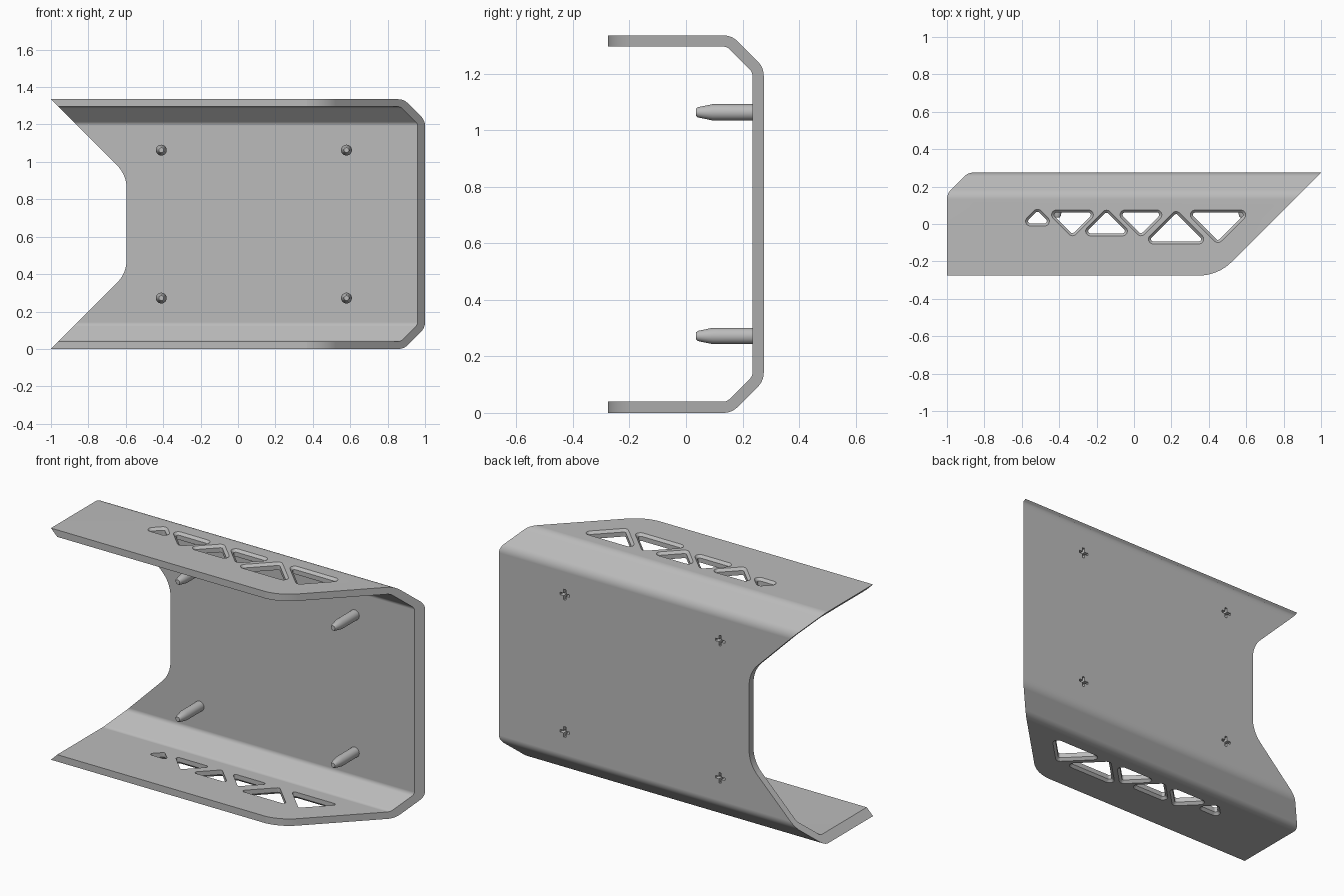
import bpy, bmesh
from math import sin, cos, radians, tau
from mathutils import Vector

cube = bpy.data.objects.get("Cube")
if cube:
    bpy.data.objects.remove(cube, do_unlink=True)

HEIGHT = 1.335
grey = bpy.data.materials.new("plain grey")
grey.use_nodes = True
grey.diffuse_color = (0.5, 0.5, 0.5, 1)
grey.node_tree.nodes["Principled BSDF"].inputs["Base Color"].default_value = (0.5, 0.5, 0.5, 1)


def loft(name, rings):
    """Closed solid through rings of equal point count."""
    bm = bmesh.new()
    loops = [[bm.verts.new(p) for p in ring] for ring in rings]
    n = len(loops[0])
    for a, b in zip(loops, loops[1:]):
        for i in range(n):
            j = (i + 1) % n
            bm.faces.new((a[i], a[j], b[j], b[i]))
    bm.faces.new(loops[0])
    bm.faces.new(loops[-1])
    bmesh.ops.recalc_face_normals(bm, faces=bm.faces)
    mesh = bpy.data.meshes.new(name)
    bm.to_mesh(mesh)
    bm.free()
    obj = bpy.data.objects.new(name, mesh)
    mesh.materials.append(grey)
    bpy.context.collection.objects.link(obj)
    return obj


def rounded(points, steps=8):
    """Polygon from (u, v, radius) corners, with filleted corners."""
    out = []
    for i, (u, v, r) in enumerate(points):
        c = Vector((u, v))
        if r == 0:
            out.append(c)
            continue
        a = (Vector(points[i - 1][:2]) - c).normalized()
        b = (Vector(points[(i + 1) % len(points)][:2]) - c).normalized()
        half = a.angle(b) / 2
        centre = c + (a + b).normalized() * (r / sin(half))
        tangent = r * cos(half) / sin(half)
        start = c + a * tangent - centre
        end = c + b * tangent - centre
        for k in range(steps + 1):
            out.append(centre + start.lerp(end, k / steps).normalized() * r)
    return out


def activate(obj):
    bpy.ops.object.select_all(action='DESELECT')
    obj.select_set(True)
    bpy.context.view_layer.objects.active = obj


def cut(obj, cutter):
    activate(obj)
    mod = obj.modifiers.new("cut", 'BOOLEAN')
    mod.operation = 'DIFFERENCE'
    mod.solver = 'EXACT'
    mod.object = cutter
    bpy.ops.object.modifier_apply(modifier=mod.name)
    bpy.data.objects.remove(cutter, do_unlink=True)


def finish(obj):
    activate(obj)
    bpy.ops.object.shade_smooth_by_angle(angle=radians(30))
    mod = obj.modifiers.new("even shading", 'WEIGHTED_NORMAL')
    mod.keep_sharp = True


# Bent channel: back wall with two flanges, mirrored about mid height
outer = [(-0.275, 0, 0), (0.1616, 0, 0.07), (0.275, 0.1134, 0.07)]
inner = [(0.235, 0.13, 0.03), (0.145, 0.04, 0.03), (-0.275, 0.04, 0)]


def flip(pts):
    return [(y, HEIGHT - z, r) for y, z, r in reversed(pts)]


section = rounded(outer + flip(outer) + flip(inner) + inner)
channel = loft("bent_channel", [[(x, p.x, p.y) for p in section] for x in (-1.1, 1.1)])

# Tapered notch on the right end
notch = rounded([(-1.3, -0.3, 0), (-0.595, 0.405, 0.18),
                 (-0.595, HEIGHT - 0.405, 0.18), (-1.3, HEIGHT + 0.3, 0)])
cut(channel, loft("notch_cutter", [[(p.x, y, p.y) for p in notch] for y in (-0.5, 0.5)]))

# Slanted left end with a rounded front corner
slant = rounded([(1.225, 0.5, 0), (0.449, -0.276, 0.25), (0.2, -0.276, 0),
                 (0.2, -0.5, 0), (1.225, -0.5, 0)])
cut(channel, loft("slant_cutter", [[(p.x, p.y, z) for p in slant] for z in (-0.2, HEIGHT + 0.2)]))


# Row of triangular windows, chamfered on the outside
def triangle(cx, cy, h, way, r, z):
    corners = ((-h, 0, 135, 270), (h, 0, 270, 405), (0, h, 45, 135))
    ring = []
    for dx, dy, a0, a1 in corners:
        for k in range(7):
            a = radians(a0 + (a1 - a0) * k / 6)
            ring.append((cx + dx + r * cos(a), cy + way * (dy + r * sin(a)), z))
    return ring


windows = [(-0.516, 0.015, 0.038, 1), (-0.329, 0.049, 0.086, -1),
           (-0.147, -0.038, 0.086, 1), (0.037, 0.049, 0.086, -1),
           (0.225, -0.081, 0.122, 1), (0.449, 0.049, 0.122, -1)]
for top in (False, True):
    for w in windows:
        rings = [triangle(*w, r, HEIGHT - z if top else z)
                 for r, z in ((0.036, -0.01), (0.012, 0.014), (0.012, 0.07))]
        cut(channel, loft("window_cutter", rings))

# Four pointed pegs inside, each with a cross recess on the back
a, b = 0.007, 0.03
plus = [(a, a), (a, b), (-a, b), (-a, a), (-b, a), (-b, -a),
        (-a, -a), (-a, -b), (a, -b), (a, -a), (b, -a), (b, a)]
peg_profile = [(0.238, 0.029), (0.095, 0.029), (0.042, 0.018), (0.036, 0.013)]
for side, x in (("right", -0.41), ("left", 0.58)):
    for level, z in (("lower", 0.272), ("upper", HEIGHT - 0.272)):
        cut(channel, loft("cross_cutter", [[(x + u, y, z + v) for u, v in plus]
                                           for y in (0.245, 0.3)]))
        peg = loft(f"{level}_{side}_peg",
                   [[(x + r * cos(tau * k / 24), y, z + r * sin(tau * k / 24))
                     for k in range(24)] for y, r in peg_profile])
        finish(peg)

finish(channel)
